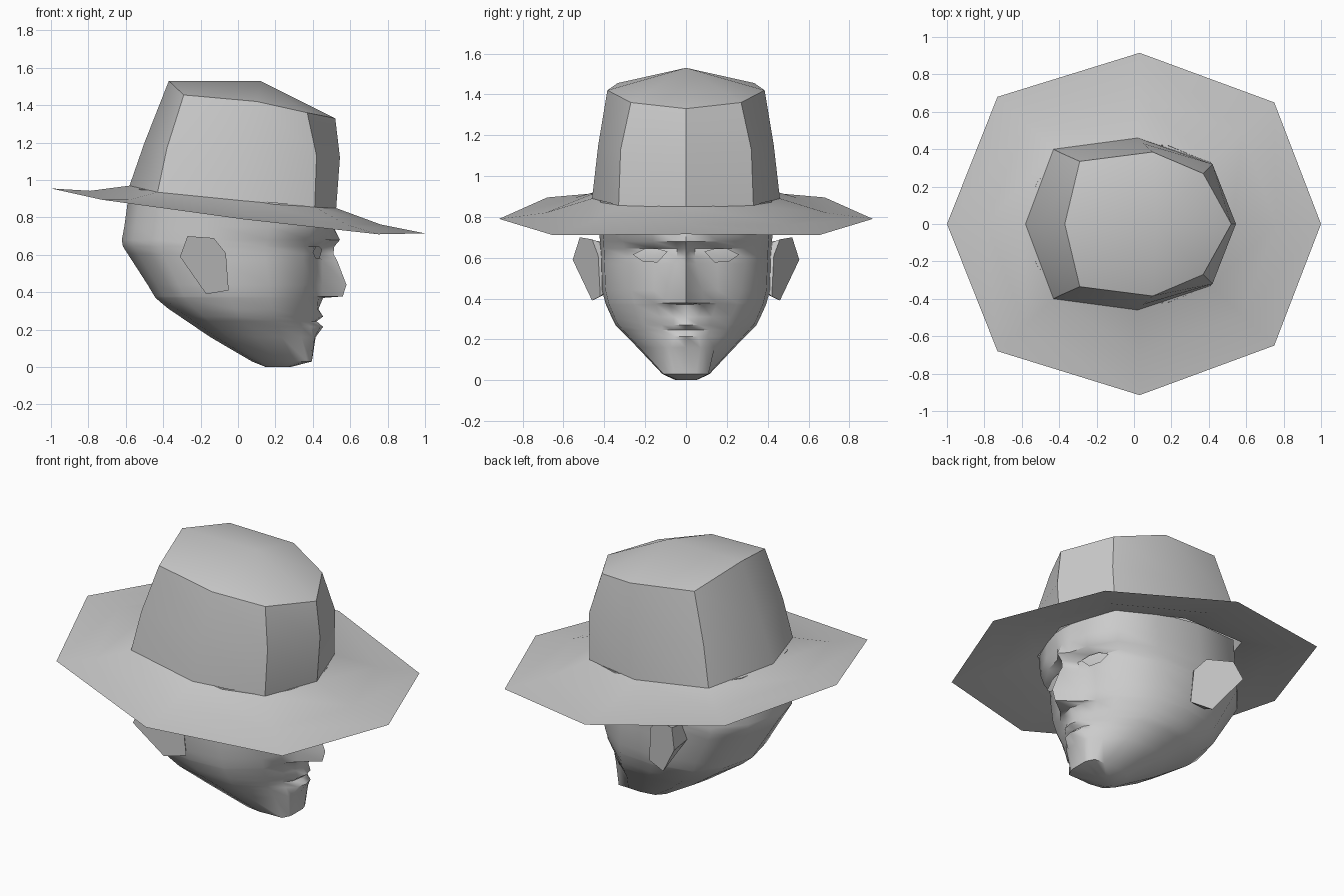
import bpy, bmesh, math

if "Cube" in bpy.data.objects:
    bpy.data.objects.remove(bpy.data.objects["Cube"])

grey = bpy.data.materials.new("plain grey")
grey.diffuse_color = (0.6, 0.6, 0.6, 1)
grey.use_nodes = True
grey.node_tree.nodes["Principled BSDF"].inputs["Base Color"].default_value = grey.diffuse_color


def finish(name, bm, angle, recalc=False):
    if recalc:
        bmesh.ops.recalc_face_normals(bm, faces=bm.faces)
    me = bpy.data.meshes.new(name)
    bm.to_mesh(me)
    bm.free()
    ob = bpy.data.objects.new(name, me)
    bpy.context.collection.objects.link(ob)
    me.materials.append(grey)
    bpy.ops.object.select_all(action='DESELECT')
    ob.select_set(True)
    bpy.context.view_layer.objects.active = ob
    bpy.ops.object.shade_smooth_by_angle(angle=math.radians(angle))
    return ob


def full(half):
    """Half ring from back to front (ends on y = 0) -> closed ring."""
    return half + [(x, -y, z) for x, y, z in half[-2:0:-1]]


def loft(halves, top=None, bottom=None):
    bm = bmesh.new()
    rings = [[bm.verts.new(p) for p in full(h)] for h in halves]
    n = len(rings[0])
    for a, b in zip(rings, rings[1:]):
        for i in range(n):
            j = (i + 1) % n
            bm.faces.new((a[i], b[i], b[j], a[j]))
    if top:
        c = bm.verts.new(top)
        for i in range(n):
            bm.faces.new((rings[-1][(i + 1) % n], rings[-1][i], c))
    if bottom:
        c = bm.verts.new(bottom)
        for i in range(n):
            bm.faces.new((rings[0][i], rings[0][(i + 1) % n], c))
    return bm


# Hat: eight-sided brim and crown
outer = [(-1, 0, .955), (-.73, .68, .895), (.03, .915, .79), (.75, .65, .71), (1, 0, .715)]
base = [(-.58, 0, .97), (-.43, .40, .935), (.02, .46, .89), (.41, .33, .855), (.525, 0, .85)]
middle = [(-.5, 0, 1.2), (-.38, .375, 1.17), (.05, .43, 1.15), (.42, .32, 1.13), (.545, 0, 1.12)]
top = [(-.37, 0, 1.53), (-.29, .335, 1.455), (.1, .385, 1.42), (.37, .27, 1.36), (.52, 0, 1.33)]
fold = [tuple((p + q) / 2 - (.02 if k == 2 else 0) for k, (p, q) in enumerate(zip(a, b)))
        for a, b in zip(outer, base)]
finish("hat_brim", loft([outer, fold, base]), 35)
finish("hat_crown", loft([base, middle, top], top=(.12, 0, 1.53)), 40)

# Skull profile: z, back x, half width
skull = [(0, .15, .05), (.06, 0, .14), (.27, -.31, .345), (.35, -.43, .385),
         (.42, -.47, .41), (.66, -.625, .42), (.95, -.57, .44)]


def skull_at(z):
    for a, b in zip(skull, skull[1:]):
        if z <= b[0]:
            t = (z - a[0]) / (b[0] - a[0])
            return [a[k] + t * (b[k] - a[k]) for k in (1, 2)]


# Face rows: z, face edge y, nose side y, then depth x from the middle outwards
face = [(0, .04, .015, .28, .28, .27, .26),
        (.03, .11, .05, .395, .395, .39, .37),
        (.16, .14, .07, .415, .41, .40, .34),
        (.215, .17, .06, .455, .44, .39, .34),
        (.245, .20, .06, .42, .41, .375, .33),
        (.27, .20, .06, .455, .44, .385, .335),
        (.31, .22, .06, .43, .425, .39, .34),
        (.37, .25, .08, .455, .43, .39, .345),
        (.378, .25, .085, .56, .45, .395, .345),
        (.44, .27, .08, .58, .45, .40, .35),
        (.57, .29, .05, .53, .45, .41, .35),
        (.605, .29, .045, .51, .43, .42, .35),
        (.645, .30, .045, .515, .435, .40, .35),
        (.68, .31, .05, .545, .50, .47, .38),
        (.75, .33, .05, .51, .505, .48, .39),
        (.90, .33, .06, .51, .505, .47, .40)]
rings = []
for z, e, c, d0, d1, d2, d3 in face:
    back, w = skull_at(z)
    w = max(w, e * 1.05)
    pts = [(back + u * (d3 - back), v * w) for u, v in
           ((0, 0), (.06, .5), (.2, .88), (.5, 1), (.78, .96))]
    pts += [(d3, e), (d2, (c + e) * .45), (d1, c), (d0, 0)]
    tilt = .1 if z > .8 else 0          # top edge follows the sloping brim
    rings.append([(x, y, z - tilt * x) for x, y in pts])
finish("head", loft(rings, bottom=(.2, 0, 0)), 50)

# Ears and eyes, one for each side
ear = [(-.27, .70, .52), (-.13, .69, .46), (-.065, .61, .43),
       (-.05, .41, .42), (-.17, .39, .46), (-.31, .59, .555)]
eye = [(.09, .63), (.14, .645), (.20, .645), (.26, .615), (.21, .58), (.14, .577)]
for side, s in (("left", 1), ("right", -1)):
    bm = bmesh.new()
    outside = [bm.verts.new((x, s * y, z)) for x, z, y in ear]
    inside = [bm.verts.new((-.16 + (x + .16) * .8, s * .39, .56 + (z - .56) * .8)) for x, z, y in ear]
    bm.faces.new(outside)
    for i in range(6):
        j = (i + 1) % 6
        bm.faces.new((outside[i], outside[j], inside[j], inside[i]))
    bm.faces.new(inside)
    finish(side + "_ear", bm, 35, True)

    bm = bmesh.new()
    rim = [bm.verts.new((.45 - .3 * (y - .09), s * y, z)) for y, z in eye]
    pupil = bm.verts.new((.435, s * .165, .61))
    for i in range(6):
        tri = (rim[i], rim[(i + 1) % 6], pupil)
        bm.faces.new(tri if s < 0 else tri[::-1])
    finish(side + "_eye", bm, 40)
